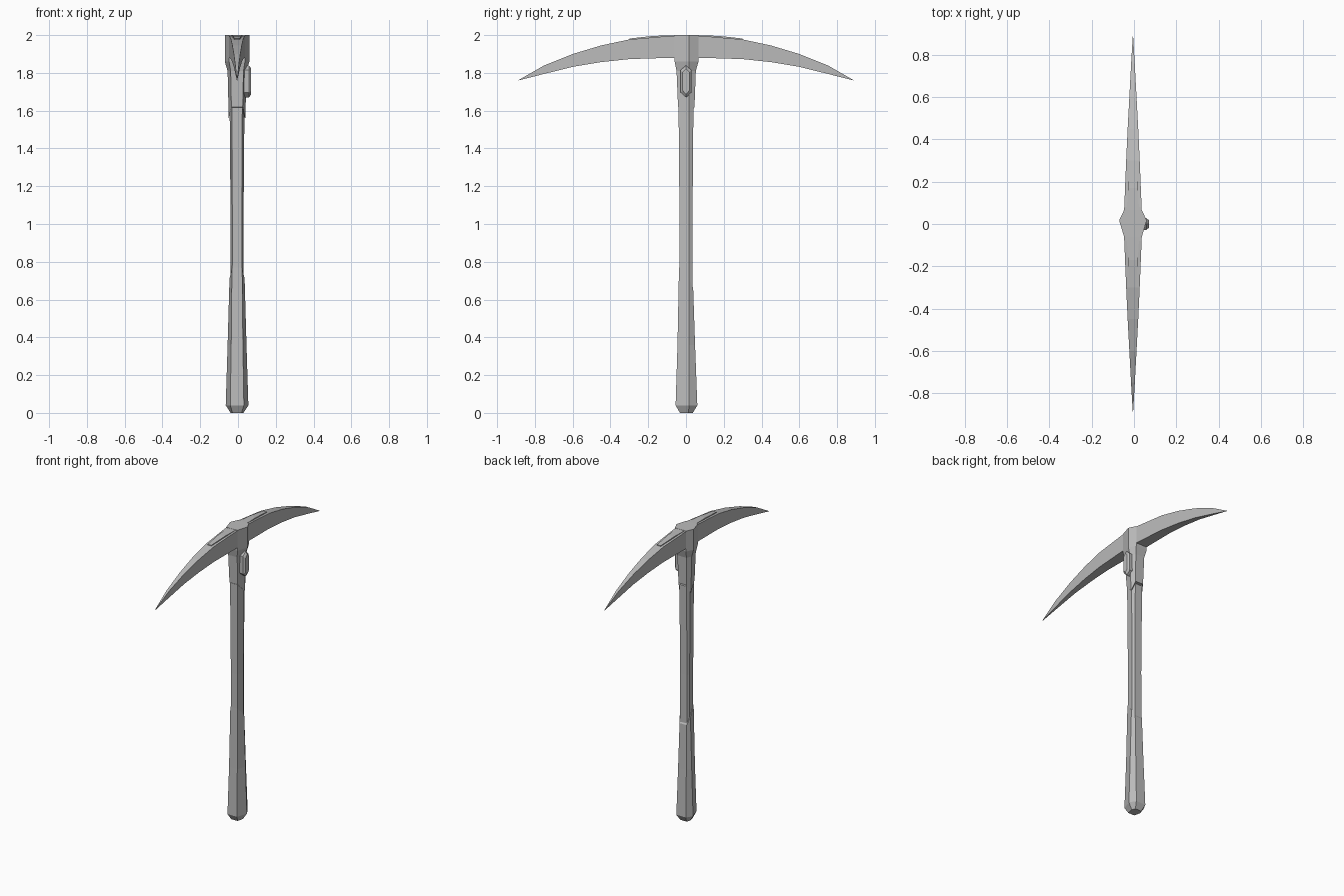
import bpy, bmesh

if "Cube" in bpy.data.objects:
    bpy.data.objects.remove(bpy.data.objects["Cube"])

CX = -0.005  # handle axis offset
steel = bpy.data.materials.new("grey")
steel.diffuse_color = (0.5, 0.5, 0.5, 1)
steel.use_nodes = True
steel.node_tree.nodes["Principled BSDF"].inputs["Base Color"].default_value = steel.diffuse_color


def loft(name, rings, close_end=True):
    """Skin a list of equal-length rings into a closed flat-shaded solid."""
    bm = bmesh.new()
    rows = [[bm.verts.new(p) for p in r] for r in rings]
    n = len(rows[0])
    for a, b in zip(rows, rows[1:]):
        for i in range(n):
            j = (i + 1) % n
            bm.faces.new((a[i], a[j], b[j], b[i]))
    bm.faces.new(rows[0][::-1])
    bm.faces.new(rows[-1])
    bmesh.ops.remove_doubles(bm, verts=bm.verts, dist=1e-5)
    bmesh.ops.recalc_face_normals(bm, faces=bm.faces)
    me = bpy.data.meshes.new(name)
    bm.to_mesh(me)
    bm.free()
    me.materials.append(steel)
    ob = bpy.data.objects.new(name, me)
    bpy.context.collection.objects.link(ob)
    return ob


def hexring(flat, wide, front, back, mid, zf, zs=None, zb=None):
    """Six-sided section: flat front and back, pointed at the sides."""
    zs = zf if zs is None else zs
    zb = zf if zb is None else zb
    return [(CX - flat, front, zf), (CX + flat, front, zf), (CX + wide, mid, zs),
            (CX + flat, back, zb), (CX - flat, back, zb), (CX - wide, mid, zs)]


# Slim wooden shaft
loft("shaft", [hexring(.026, .036, -.034, .034, .017, .5),
               hexring(.025, .034, -.034, .034, .017, 1.0),
               hexring(.028, .040, -.040, .040, .017, 1.7)])

# Flared grip with an angled upper rim and a chamfered butt
loft("grip", [hexring(.024, .034, -.032, .036, .012, 0),
              hexring(.036, .060, -.055, .060, .017, .04),
              hexring(.031, .050, -.045, .048, .017, .36),
              hexring(.027, .040, -.037, .038, .017, .77, .71, .66)])

# Socket that holds the head
loft("socket", [hexring(.030, .044, -.042, .045, .017, 1.62, 1.56, 1.62),
                hexring(.034, .050, -.050, .052, .017, 1.81),
                hexring(.042, .065, -.060, .066, .017, 1.86),
                hexring(.042, .065, -.060, .066, .017, 2.0)])

# Curved tapering picks: (distance, lower z, upper z, half width)
PICK = [(0, 1.88, 1.998, .044), (.08, 1.88, 1.996, .041), (.3, 1.873, 1.977, .032),
        (.45, 1.857, 1.945, .025), (.6, 1.832, 1.90, .017), (.75, 1.795, 1.84, .009),
        (.887, 1.76, 1.762, .001)]
# Raised wedge along the top of each pick
WEDGE = [(.02, 1.97, 2.0, .032), (.17, 1.96, 1.996, .023), (.3, 1.95, 1.982, .014)]

for side, s in (("front", -1), ("back", 1)):
    for part, rows in (("pick", PICK), ("wedge", WEDGE)):
        loft(f"{side}_{part}", [[(CX - w, s * y, lo), (CX + w, s * y, lo),
                                 (CX + w, s * y, hi), (CX - w, s * y, hi)]
                                for y, lo, hi, w in rows])


# Bevelled six-sided stud on the right of the socket
def stud_ring(x, w, k):
    return [(x, y * w, 1.755 + z * k) for y, z in
            ((-.028, -.06), (0, -.085), (.028, -.06), (.028, .06), (0, .085), (-.028, .06))]


loft("stud", [stud_ring(.03, 1, 1), stud_ring(.058, 1, 1), stud_ring(.07, .65, .8)])
